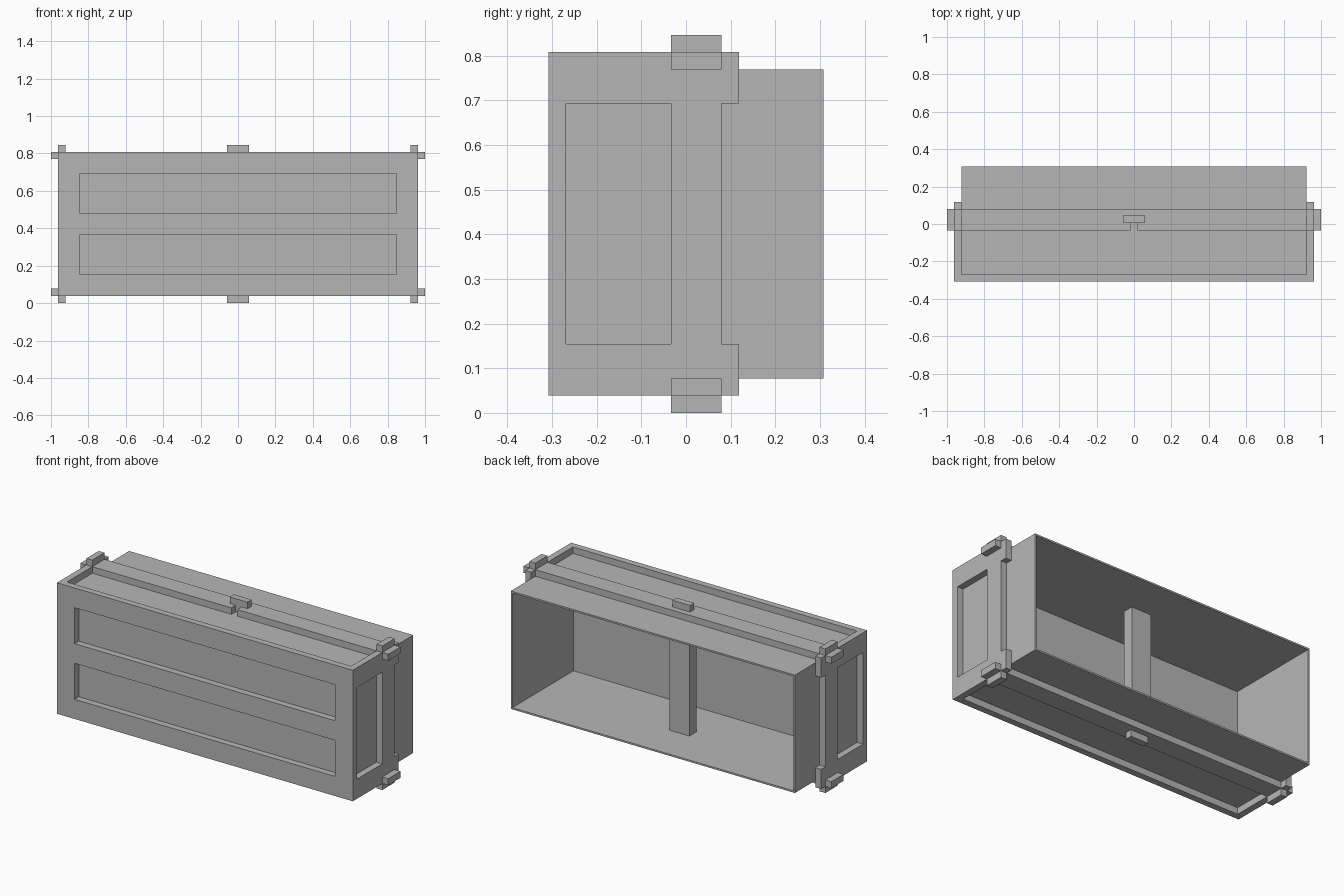
import bpy, bmesh

if "Cube" in bpy.data.objects:
    bpy.data.objects.remove(bpy.data.objects["Cube"])

U = 1 / 26            # module the whole piece is laid out on
H = 22 * U            # overall height
FRONT, BACK = -8 * U, 8 * U
RAIL_F, RAIL_B = -0.034, 0.08
WALL = 0.01

grey = bpy.data.materials.new("plain_grey")
grey.use_nodes = True
grey.diffuse_color = (0.47, 0.47, 0.47, 1)
grey.node_tree.nodes["Principled BSDF"].inputs["Base Color"].default_value = (0.47, 0.47, 0.47, 1)


def rect(a0, a1, b0, b1):
    return [(a0, b0), (a1, b0), (a1, b1), (a0, b1)]


def prism(name, loops, axis, lo, hi):
    """Extrude an outline, with optional hole loops, along one axis."""
    def place(a, b):
        return {"x": (lo, a, b), "y": (a, lo, b), "z": (a, b, lo)}[axis]
    bm = bmesh.new()
    for loop in loops:
        vs = [bm.verts.new(place(a, b)) for a, b in loop]
        for i, v in enumerate(vs):
            bm.edges.new((v, vs[i - 1]))
    bmesh.ops.triangle_fill(bm, edges=bm.edges[:], use_beauty=True)
    bmesh.ops.dissolve_limit(bm, angle_limit=0.01, verts=bm.verts[:], edges=bm.edges[:])
    ext = bmesh.ops.extrude_face_region(bm, geom=bm.faces[:], use_keep_orig=True)
    offset = [hi - lo if axis == k else 0 for k in "xyz"]
    bmesh.ops.translate(bm, vec=offset,
                        verts=[g for g in ext["geom"] if isinstance(g, bmesh.types.BMVert)])
    bmesh.ops.recalc_face_normals(bm, faces=bm.faces[:])
    mesh = bpy.data.meshes.new(name)
    bm.to_mesh(mesh)
    bm.free()
    mesh.materials.append(grey)
    obj = bpy.data.objects.new(name, mesh)
    bpy.context.collection.objects.link(obj)
    return obj


def box(name, x0, x1, y0, y1, z0, z1):
    return prism(name, [rect(x0, x1, y0, y1)], "z", z0, z1)


# Inner tray: thin walled, open at the back
w = 24 * U
prism("tray_walls", [rect(-w, w, 2 * U, 20 * U),
                     rect(-w + WALL, w - WALL, 2 * U + WALL, 20 * U - WALL)],
      "y", FRONT + U, BACK)
box("tray_front", -w + WALL, w - WALL, FRONT + U, FRONT + U + WALL,
    2 * U + WALL, 20 * U - WALL)
box("centre_post", -0.065, 0.065, -0.004, 0.06, 2 * U + WALL, 20 * U - WALL)

# Front plate with two long windows
f = 25 * U
prism("front_plate", [rect(-f, f, U, 21 * U),
                      rect(-22 * U, 22 * U, 4 * U, 9.5 * U),
                      rect(-22 * U, 22 * U, 12.5 * U, 18 * U)],
      "y", FRONT, FRONT + U)

# End plates: window behind the front plate, ears at the back corners
ear = RAIL_B + U
end_outline = [(FRONT + U, U), (ear, U), (ear, 4 * U), (RAIL_B, 4 * U),
               (RAIL_B, 18 * U), (ear, 18 * U), (ear, 21 * U), (FRONT + U, 21 * U),
               (FRONT + U, 18 * U), (RAIL_F, 18 * U), (RAIL_F, 4 * U), (FRONT + U, 4 * U)]
for side, s in (("left", 1), ("right", -1)):
    prism(side + "_end_plate", [end_outline], "x", *sorted((s * w, s * f)))

# Rails, centre studs and corner clips, repeated above and below
n, slot = U / 2, 0.006
rail_outline = [(-w, RAIL_F), (-n, RAIL_F), (-n, slot), (n, slot), (n, RAIL_F),
                (w, RAIL_F), (w, RAIL_B), (-w, RAIL_B)]
for level, flip in (("top", False), ("bottom", True)):
    def span(z0, z1):
        return (H - z1, H - z0) if flip else (z0, z1)
    prism(level + "_rail", [rail_outline], "z", *span(20 * U, 21 * U))
    box(level + "_stud", -1.5 * U, 1.5 * U, slot, slot + U, *span(21 * U, H))
    for side, s in (("left", 1), ("right", -1)):
        box(f"{level}_{side}_upright_clip", *sorted((s * w, s * f)),
            RAIL_F, RAIL_B, *span(21 * U, H))
        box(f"{level}_{side}_outer_clip", *sorted((s * f, s * 26 * U)),
            RAIL_F, RAIL_B, *span(20 * U, 21 * U))
